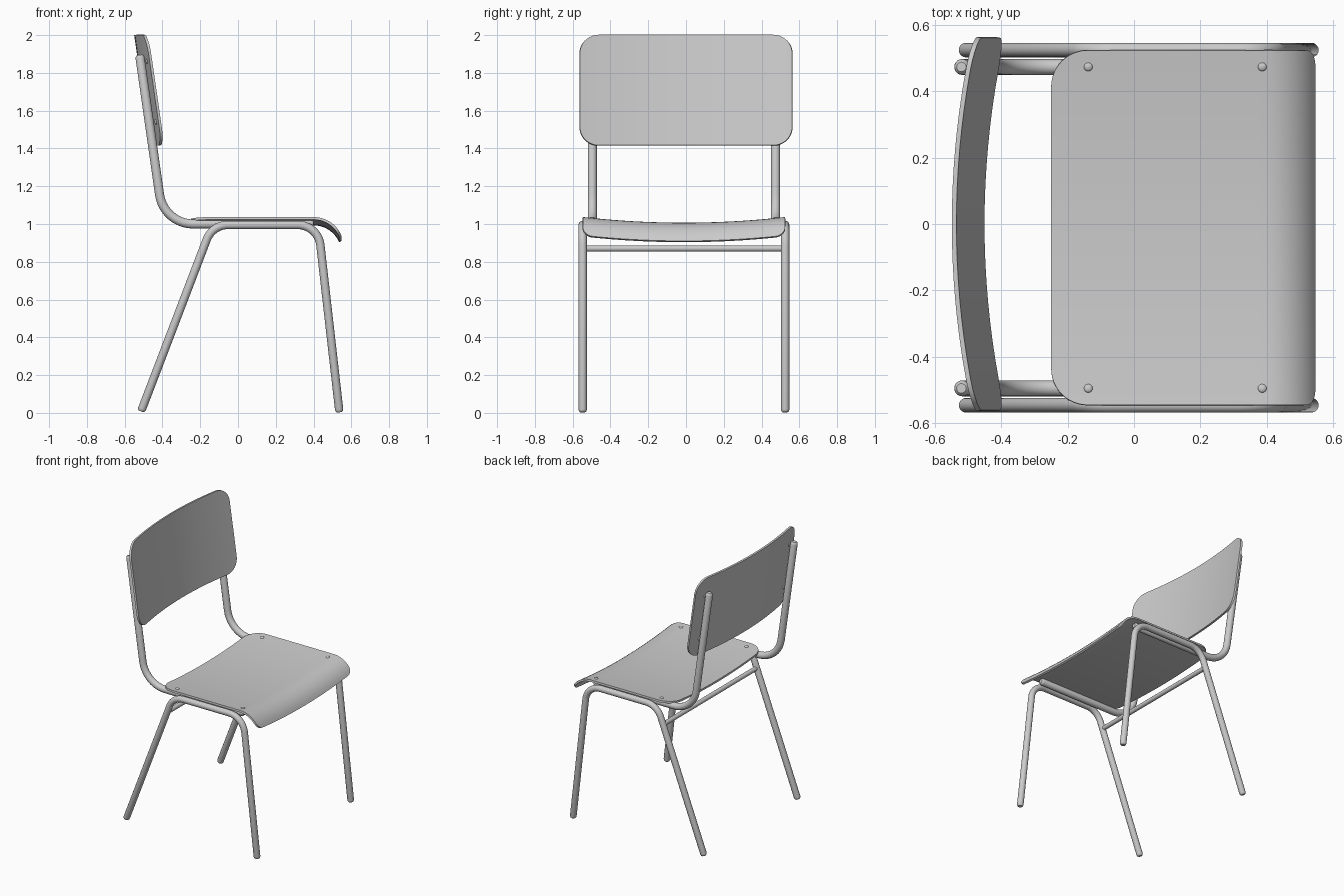
import bpy, bmesh, math
from mathutils import Vector, Matrix

cube = bpy.data.objects.get("Cube")
if cube:
    bpy.data.objects.remove(cube, do_unlink=True)

grey = bpy.data.materials.new("light grey")
grey.use_nodes = True
COLOR = (0.6, 0.6, 0.6, 1)
grey.diffuse_color = COLOR
grey.node_tree.nodes["Principled BSDF"].inputs["Base Color"].default_value = COLOR

MID = -0.011  # the frame sits slightly off the centre line


def finish(name, bm, thickness=0):
    if not thickness:
        bmesh.ops.recalc_face_normals(bm, faces=bm.faces)
    mesh = bpy.data.meshes.new(name)
    bm.to_mesh(mesh)
    bm.free()
    mesh.materials.append(grey)
    ob = bpy.data.objects.new(name, mesh)
    bpy.context.collection.objects.link(ob)
    bpy.ops.object.select_all(action='DESELECT')
    ob.select_set(True)
    bpy.context.view_layer.objects.active = ob
    if thickness:
        mod = ob.modifiers.new("thickness", 'SOLIDIFY')
        mod.thickness = thickness
        mod.offset = -1
        bpy.ops.object.modifier_apply(modifier=mod.name)
    bpy.ops.object.shade_smooth_by_angle(angle=math.radians(40))
    return ob


def fillet(points, radius, steps=10):
    """Round the inner corners of an x-z path."""
    pts = [Vector(p) for p in points]
    path = [pts[0]]
    for a, b, c in zip(pts, pts[1:], pts[2:]):
        u, v = (a - b).normalized(), (c - b).normalized()
        half = u.angle(v) / 2
        centre = b + (u + v).normalized() * radius / math.sin(half)
        start = b + u * radius / math.tan(half) - centre
        end = b + v * radius / math.tan(half) - centre
        turn = start.angle(end)
        for i in range(steps + 1):
            t = i / steps
            path.append(centre + (start * math.sin((1 - t) * turn)
                                  + end * math.sin(t * turn)) / math.sin(turn))
    return path + [pts[-1]]


def tube(name, path, radius, y, sides=20):
    """Sweep a circle along an x-z path, with softly rounded ends."""
    first = (path[1] - path[0]).normalized()
    last = (path[-2] - path[-1]).normalized()
    soft = [(0, 0.6), (0.25, 0.87), (0.65, 1)]
    rings = [(path[0] + first * radius * d, s) for d, s in soft]
    rings += [(p, 1) for p in path[1:-1]]
    rings += [(path[-1] + last * radius * d, s) for d, s in reversed(soft)]
    bm = bmesh.new()
    loops = []
    for i, (p, s) in enumerate(rings):
        ahead, behind = rings[min(i + 1, len(rings) - 1)][0], rings[max(i - 1, 0)][0]
        t = (ahead - behind).normalized()
        loop = []
        for k in range(sides):
            a = math.tau * k / sides
            n = radius * s * math.cos(a)
            loop.append(bm.verts.new((p.x - t.y * n, y + radius * s * math.sin(a),
                                      p.y + t.x * n)))
        loops.append(loop)
    for a, b in zip(loops, loops[1:]):
        for k in range(sides):
            j = (k + 1) % sides
            bm.faces.new((a[k], a[j], b[j], b[k]))
    bm.faces.new(loops[0])
    bm.faces.new(loops[-1])
    finish(name, bm)


def panel(name, surface, half, length, r_start, r_end, thickness, rows=24):
    """Bent sheet with rounded corners; surface(y, s) gives each point."""
    rmax = max(r_start, r_end)
    bend = [half - rmax * (1 - math.sin(math.pi / 2 * i / 12)) for i in range(13)]
    inner = [(half - rmax) * i / 8 for i in range(8)]
    ys = inner + bend
    ys = [-y for y in reversed(ys[1:])] + ys

    def inset(y, r):
        d = max(0, abs(y) - half + r)
        return r - math.sqrt(max(0, r * r - d * d))

    bm = bmesh.new()
    columns = []
    for y in ys:
        lo, hi = inset(y, r_start), length - inset(y, r_end)
        columns.append([bm.verts.new(surface(y, lo + (hi - lo) * i / rows))
                        for i in range(rows + 1)])
    for a, b in zip(columns, columns[1:]):
        for i in range(rows):
            bm.faces.new((a[i], a[i + 1], b[i + 1], b[i]))
    finish(name, bm, thickness)


def rivet(name, centre, normal, radius=0.013):
    bm = bmesh.new()
    turn = Vector(normal).to_track_quat('Z', 'Y').to_matrix().to_4x4()
    bmesh.ops.create_uvsphere(bm, u_segments=16, v_segments=8, radius=radius,
                              matrix=Matrix.Translation(centre) @ turn
                              @ Matrix.Diagonal((1, 1, 0.5, 1)))
    finish(name, bm)


# Seat: flat sheet, sagging across its width, front lip rolled down
SEAT_HALF, FLAT, ROLL = 0.535, 0.65, 0.161


def seat_point(y, s):
    a = max(0, s - FLAT) / ROLL
    sag = 0.03 * (1 - (y / SEAT_HALF) ** 2)
    return (-0.25 + min(s, FLAT) + ROLL * math.sin(a), y + MID,
            1.037 - sag - ROLL * (1 - math.cos(a)))


# Backrest: leaning sheet curved around the sitter
BACK_HALF, LEAN = 0.565, 0.145


def back_point(y, s):
    return (-0.465 - LEAN * s + 0.062 * (y / BACK_HALF) ** 2, y, 1.415 + s)


panel("seat", seat_point, SEAT_HALF, FLAT + ROLL * 1.16, 0.11, 0.05, 0.014, rows=36)
panel("backrest", back_point, BACK_HALF, 0.585, 0.1, 0.1, 0.014)

# Frame tubes and rivets, one set per side
legs = fillet([(-0.513, 0.008), (-0.136, 0.995), (0.424, 0.995), (0.537, 0.003)], 0.12)
support = fillet([(0.4, 1.0), (-0.393, 1.0), (-0.521, 1.895)], 0.18)
for side, sign in (("left", 1), ("right", -1)):
    tube(side + "_legs", legs, 0.022, MID + sign * 0.536)
    tube(side + "_back_support", support, 0.024, MID + sign * 0.485)
    y = sign * 0.485
    for label, s in (("rear", 0.112), ("front", 0.637)):
        rivet(f"{side}_{label}_seat_rivet", seat_point(y, s), (0, -sign * 0.1, 1))
    for label, s in (("lower", 0.125), ("upper", 0.447)):
        rivet(f"{side}_{label}_back_rivet", back_point(y + MID, s),
              (1, -sign * 0.19, LEAN))

# Crossbar between the rear legs
bm = bmesh.new()
bmesh.ops.create_cone(bm, cap_ends=True, segments=20, radius1=0.016, radius2=0.016,
                      depth=1.06, matrix=Matrix.Translation((-0.184, MID, 0.87))
                      @ Matrix.Rotation(math.pi / 2, 4, 'X'))
finish("rear_crossbar", bm)
